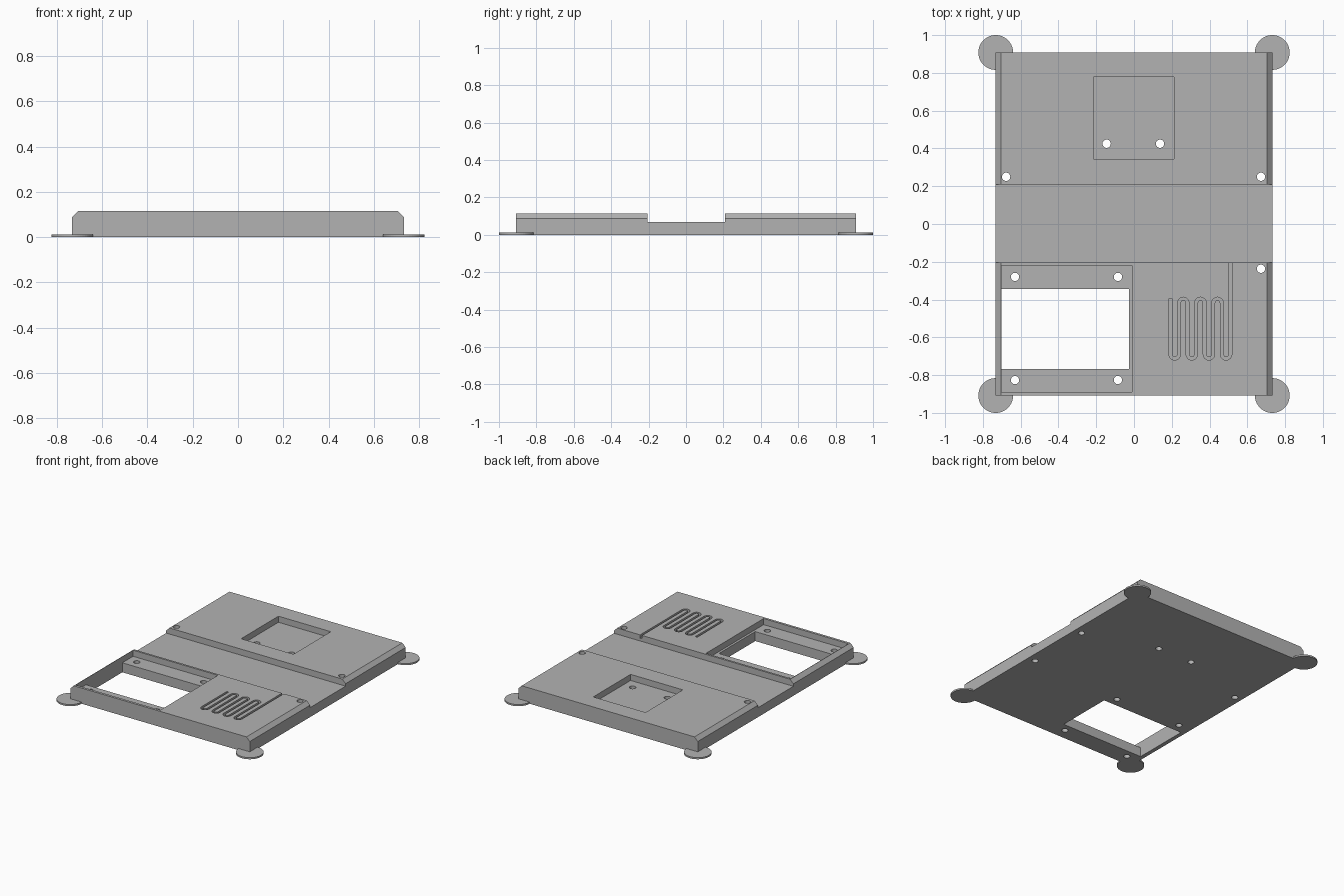
import bpy, bmesh, math
from mathutils import Vector

cube = bpy.data.objects.get("Cube")
if cube:
    bpy.data.objects.remove(cube, do_unlink=True)

W, L, H = 0.732, 0.908, 0.115     # half width, half length, height
FLOOR, BEVEL = 0.07, 0.027        # recess floor height, edge chamfer

grey = bpy.data.materials.new("plain grey")
grey.use_nodes = True
colour = (0.45, 0.45, 0.45, 1)
grey.diffuse_color = colour
grey.node_tree.nodes["Principled BSDF"].inputs["Base Color"].default_value = colour


def prism(name, points, direction):
    """Extrude a closed outline into a solid."""
    bm = bmesh.new()
    face = bm.faces.new([bm.verts.new(p) for p in points])
    side = bmesh.ops.extrude_face_region(bm, geom=[face])
    verts = [g for g in side["geom"] if isinstance(g, bmesh.types.BMVert)]
    bmesh.ops.translate(bm, verts=verts, vec=direction)
    bmesh.ops.recalc_face_normals(bm, faces=bm.faces)
    mesh = bpy.data.meshes.new(name)
    bm.to_mesh(mesh)
    bm.free()
    mesh.materials.append(grey)
    obj = bpy.data.objects.new(name, mesh)
    bpy.context.collection.objects.link(obj)
    return obj


def box(name, x0, x1, y0, y1, z0, z1):
    return prism(name, [(x0, y0, z0), (x1, y0, z0), (x1, y1, z0), (x0, y1, z0)],
                 (0, 0, z1 - z0))


def disc(name, x, y, r, z0, z1, n):
    ring = [(x + r * math.cos(math.tau * i / n), y + r * math.sin(math.tau * i / n), z0)
            for i in range(n)]
    return prism(name, ring, (0, 0, z1 - z0))


def combine(tool, operation="DIFFERENCE"):
    """Apply a boolean to the base plate and discard the tool."""
    mod = base.modifiers.new(tool.name, "BOOLEAN")
    mod.operation, mod.solver, mod.object = operation, "EXACT", tool
    bpy.context.view_layer.objects.active = base
    bpy.ops.object.modifier_apply(modifier=mod.name)
    bpy.data.objects.remove(tool, do_unlink=True)


# Base plate with chamfered long edges
profile = [(-W, 0), (W, 0), (W, H - BEVEL), (W - BEVEL, H), (BEVEL - W, H), (-W, H - BEVEL)]
base = prism("base_plate", [(x, -L, z) for x, z in profile], (0, 2 * L, 0))

# Cross channel, square pocket, stepped window
combine(box("channel", -1, 1, -0.205, 0.208, FLOOR, 1))
combine(box("pocket", -0.215, 0.212, 0.343, 0.778, FLOOR, 1))
combine(box("window_ledge", -0.702, -0.01, -0.89, -0.22, FLOOR, 1))
combine(box("window_opening", -0.702, -0.027, -0.768, -0.345, -1, 1))

# Serpentine groove running into the channel
pitch, x0, low, high, half = 0.0453, 0.193, -0.69, -0.418, 0.008
path = [Vector((x0, -0.395))]
for i in range(7):
    down = i % 2 == 0
    cx, cy, sign = x0 + pitch * (i + 0.5), low if down else high, -1 if down else 1
    for k in range(9):
        a = math.pi * (1 - k / 8)
        path.append(Vector((cx + pitch / 2 * math.cos(a), cy + sign * pitch / 2 * math.sin(a))))
path.append(Vector((x0 + pitch * 7, -0.15)))
left, right = [], []
for i, p in enumerate(path):
    t = (path[min(i + 1, len(path) - 1)] - path[max(i - 1, 0)]).normalized()
    n = Vector((-t.y, t.x)) * half
    left.append((*(p + n), 0.09))
    right.append((*(p - n), 0.09))
combine(prism("groove", left + right[::-1], (0, 0, 0.1)))

# Screw holes
holes = [(-0.145, 0.425), (0.138, 0.425), (-0.677, 0.25), (0.672, 0.25), (0.672, -0.237)]
holes += [(x, y) for x in (-0.63, -0.085) for y in (-0.28, -0.826)]
for x, y in holes:
    combine(disc("hole", x, y, 0.022, -1, 1, 32))

# Round corner feet
for sx in (-1, 1):
    for sy in (-1, 1):
        combine(disc("foot", sx * W, sy * L, 0.092, 0, 0.012, 48), "UNION")
